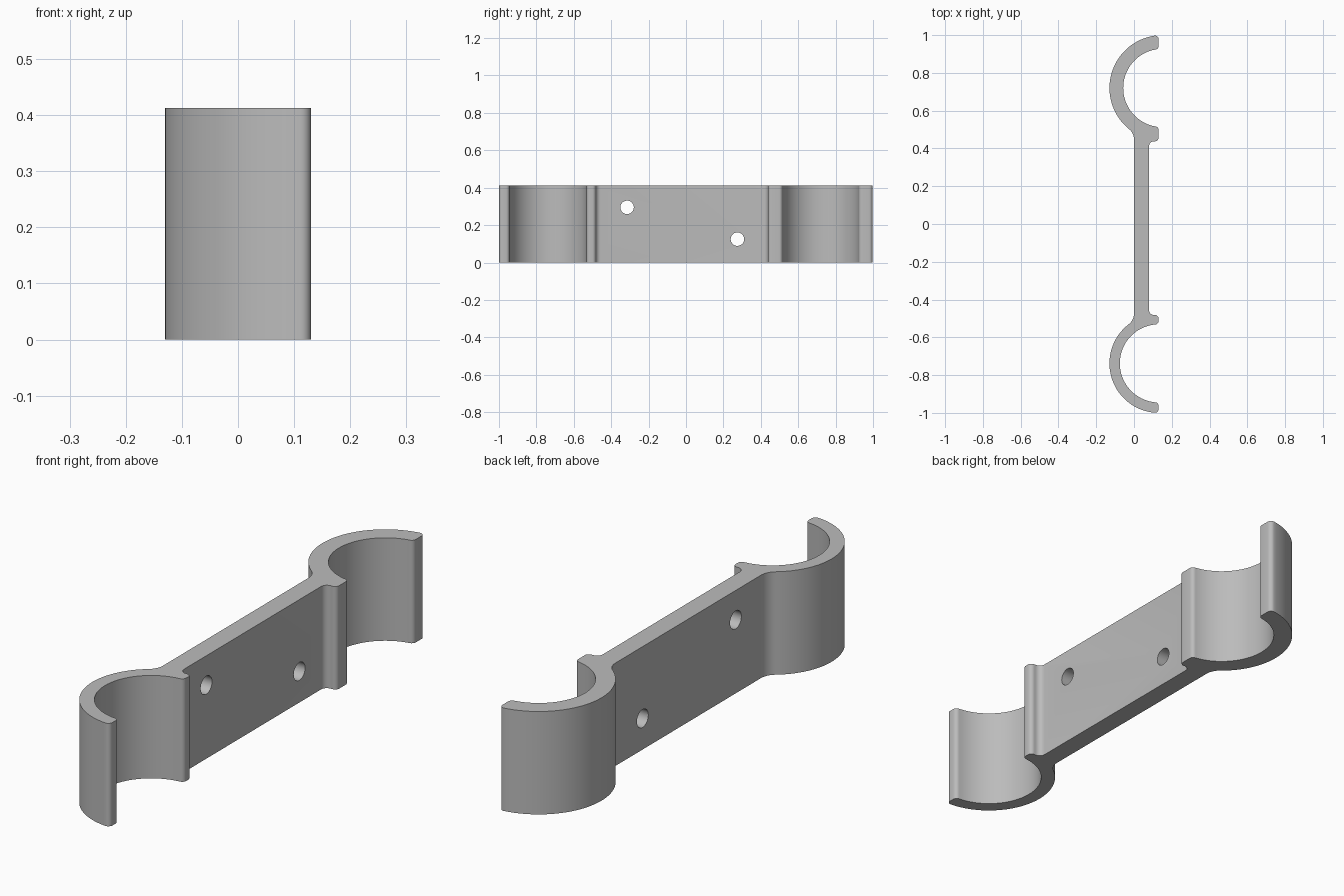
import bpy, bmesh, math
from math import radians, cos, sin, acos, atan2, sqrt, pi

HEIGHT = 0.413
TIP_X = 0.13        # open edge of both clips
PLATE_X = 0.08      # open-side face of the flat plate
ROUND = 0.018       # rounding of the lips
BLEND = 0.07        # blend between plate and clip

cube = bpy.data.objects.get("Cube")
if cube:
    bpy.data.objects.remove(cube, do_unlink=True)

grey = bpy.data.materials.new("grey plastic")
grey.use_nodes = True
colour = (0.5, 0.5, 0.5, 1)
grey.diffuse_color = colour
grey.node_tree.nodes["Principled BSDF"].inputs["Base Color"].default_value = colour


def arc(cx, cy, r, start, end, steps):
    return [(cx + r * cos(start + (end - start) * i / steps),
             cy + r * sin(start + (end - start) * i / steps)) for i in range(steps + 1)]


def clip_outline(cx, cy, outer, inner, lip):
    """Half outline from the plate's open side, round the clip, to its back."""
    x = TIP_X - ROUND
    a = acos((x - cx) / inner)
    b = acos((x - cx) / outer)
    rise_in, rise_out = inner * sin(a), outer * sin(b)
    q = pi / 2
    # inside corner between plate and lip, then the rounded lip
    pts = arc(PLATE_X + 0.025, lip - 0.025, 0.025, pi, q, 6)
    pts += arc(x, lip + ROUND, ROUND, -q, 0, 6)
    pts += arc(x, cy - rise_in - ROUND, ROUND, 0, q, 6)
    # inner wall and rounded tip
    pts += arc(cx, cy, inner, 2 * pi - a, a, 48)
    pts += arc(x, cy + rise_in + ROUND, ROUND, -q, 0, 6)
    pts += arc(x, cy + rise_out - ROUND, ROUND, 0, q, 6)
    # outer wall, ending where the blend circle touches it
    fy = cy - sqrt((outer + BLEND) ** 2 - (cx + BLEND) ** 2)
    touch = atan2(cy - fy, cx + BLEND)
    pts += arc(cx, cy, outer, b, pi + touch, 48)
    pts += arc(-BLEND, fy, BLEND, touch, 0, 10)
    return pts


# Back clip is a little thicker than the front clip
back = clip_outline(0.15, 0.72, 0.28, 0.207, 0.438)
front = [(x, -y) for x, y in clip_outline(0.132, 0.738, 0.262, 0.207, 0.482)]
outline = []
for p in back + front[::-1]:
    if not outline or math.dist(p, outline[-1]) > 1e-4:
        outline.append(p)

# Extruded bracket body
bm = bmesh.new()
base = bm.faces.new([bm.verts.new((x, y, 0)) for x, y in outline])
top = bmesh.ops.extrude_face_region(bm, geom=[base])["geom"]
bmesh.ops.translate(bm, vec=(0, 0, HEIGHT),
                    verts=[v for v in top if isinstance(v, bmesh.types.BMVert)])
bmesh.ops.recalc_face_normals(bm, faces=bm.faces)
mesh = bpy.data.meshes.new("double_clip_bracket")
bm.to_mesh(mesh)
bm.free()
mesh.materials.append(grey)
bracket = bpy.data.objects.new("double_clip_bracket", mesh)
bpy.context.collection.objects.link(bracket)
bpy.context.view_layer.objects.active = bracket

# Screw holes through the plate
for y, z in ((-0.315, 0.295), (0.275, 0.125)):
    bpy.ops.mesh.primitive_cylinder_add(vertices=40, radius=0.036, depth=0.3,
                                        location=(0.04, y, z), rotation=(0, radians(90), 0))
    cutter = bpy.context.object
    cutter.name = "screw_hole_cutter"
    cutter.hide_render = True
    cutter.data.materials.append(grey)
    bpy.context.view_layer.objects.active = bracket
    hole = bracket.modifiers.new("screw_hole", 'BOOLEAN')
    hole.operation = 'DIFFERENCE'
    hole.solver = 'EXACT'
    hole.object = cutter
    bpy.ops.object.modifier_apply(modifier=hole.name)
    bpy.data.objects.remove(cutter, do_unlink=True)

# Smooth walls with crisp rims
bpy.ops.object.select_all(action='DESELECT')
bracket.select_set(True)
bpy.ops.object.shade_smooth_by_angle(angle=radians(30))
